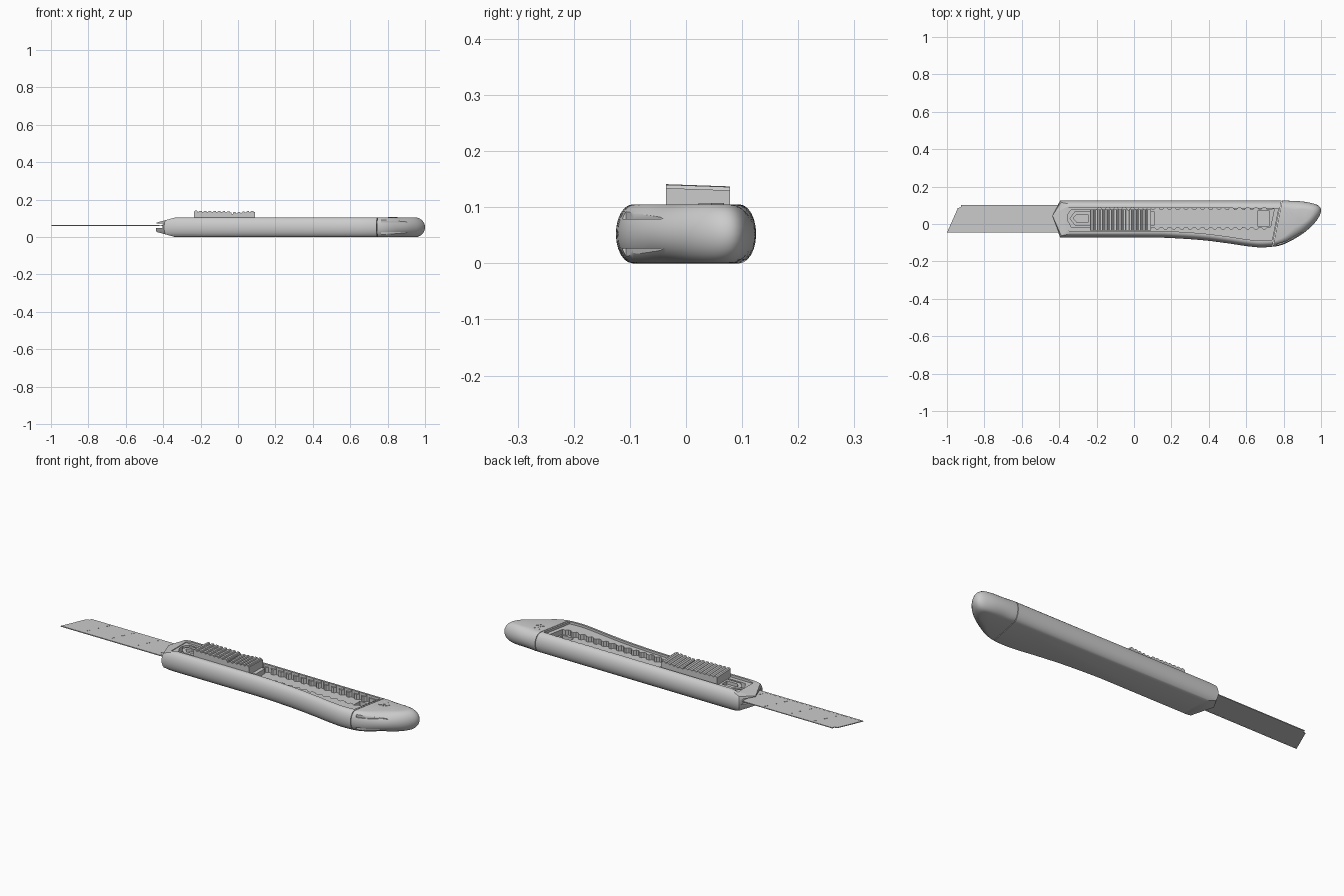
import bpy, bmesh, math
from mathutils import Vector

if "Cube" in bpy.data.objects:
    bpy.data.objects.remove(bpy.data.objects["Cube"])

H = 0.105          # handle thickness
MID = H / 2
grey = bpy.data.materials.new("plain grey")
grey.diffuse_color = (0.6, 0.6, 0.6, 1)
grey.use_nodes = True
grey.node_tree.nodes["Principled BSDF"].inputs["Base Color"].default_value = grey.diffuse_color


def finish(name, bm):
    bmesh.ops.recalc_face_normals(bm, faces=bm.faces)
    me = bpy.data.meshes.new(name)
    bm.to_mesh(me)
    bm.free()
    me.materials.append(grey)
    ob = bpy.data.objects.new(name, me)
    bpy.context.collection.objects.link(ob)
    return ob


def loft(rings):
    bm = bmesh.new()
    vs = [[bm.verts.new(p) for p in r] for r in rings]
    n = len(vs[0])
    for a, b in zip(vs, vs[1:]):
        for i in range(n):
            bm.faces.new((a[i], a[(i + 1) % n], b[(i + 1) % n], b[i]))
    bm.faces.new(vs[0][::-1])
    bm.faces.new(vs[-1])
    return bm


def prism(pts, lo, hi, axis="z"):
    def put(p, h):
        return (p[0], p[1], h) if axis == "z" else (p[0], h, p[1])
    return loft([[put(p, h) for p in pts] for h in (lo, hi)])


def rect(x0, x1, y0, y1):
    return [(x0, y0), (x1, y0), (x1, y1), (x0, y1)]


def trim(bm, co, no):
    """Cut away the side the normal points to and close the hole."""
    g = bm.verts[:] + bm.edges[:] + bm.faces[:]
    r = bmesh.ops.bisect_plane(bm, geom=g, plane_co=co, plane_no=no, clear_outer=True, dist=1e-5)
    edges = [e for e in r["geom_cut"] if isinstance(e, bmesh.types.BMEdge) and e.is_boundary]
    bmesh.ops.holes_fill(bm, edges=edges, sides=0)


def activate(ob):
    bpy.ops.object.select_all(action="DESELECT")
    ob.select_set(True)
    bpy.context.view_layer.objects.active = ob


def cut(ob, bm):
    cutter = finish("cutter", bm)
    cutter.hide_render = True
    m = ob.modifiers.new("cut", "BOOLEAN")
    m.operation, m.solver, m.object = "DIFFERENCE", "EXACT", cutter
    activate(ob)
    bpy.ops.object.modifier_apply(modifier=m.name)
    bpy.data.objects.remove(cutter)


def smooth(ob):
    activate(ob)
    bpy.ops.object.shade_smooth_by_angle(angle=math.radians(30))


# Handle outline: straight flanks, belly and swept tail
ctrl = [(0.0, -.072), (.15, -.073), (.35, -.085), (.5, -.103), (.6, -.118), (.69, -.125), (.79, -.112),
        (.89, -.06), (.955, -.006), (.99, .04), (1.0, .075), (.985, .099), (.94, .114), (.88, .122),
        (.8, .125), (.7, .125)]
ctrl = [Vector(p) for p in ctrl]
outline = [Vector((-.44, .045)), Vector((-.395, -.072))]
for a, b, c, d in zip(ctrl, ctrl[1:], ctrl[2:], ctrl[3:]):
    for k in range(5):
        t = k / 5
        outline.append(.5 * (2 * b + (c - a) * t + (2 * a - 5 * b + 4 * c - d) * t * t
                             + (3 * b - a - 3 * c + d) * t ** 3))
outline += [ctrl[-2], Vector((-.395, .125))]


def inward(i):
    p, q, r = outline[i - 1], outline[i], outline[(i + 1) % len(outline)]
    n1, n2 = [Vector((-e.y, e.x)).normalized() for e in (q - p, r - q)]
    return (n1 + n2) / (1 + n1.dot(n2))


def offset(amount, tail_amount):
    """Inset the outline; the tail pulls towards a centre for a rounder end."""
    out = []
    for i, p in enumerate(outline):
        w = min(1, max(0, (p.x - .72) / .2))
        w = w * w * (3 - 2 * w)
        v = inward(i) * amount * (1 - w) + (Vector((.82, .02)) - p).normalized() * tail_amount * w
        out.append(p + v)
    return out


def handle_solid():
    rings = []
    for k in range(13):
        t = math.radians(-90 + 15 * k)
        s = 1 - math.cos(t)
        rings.append([(p.x, p.y, MID + MID * math.sin(t)) for p in offset(.03 * s, .055 * s)])
    return loft(rings)


seam = Vector((1, -.2, 0)).normalized()

# Handle body with tapered nose
bm = handle_solid()
trim(bm, Vector((.764, 0, 0)), seam)
for s in (1, -1):
    trim(bm, Vector((-.335, 0, MID + s * MID)), Vector((-.03, 0, s * .11)))
body = finish("handle_body", bm)

# Shallow recess in the upper face
bm = prism(offset(.036, .055), H - .012, .2)
trim(bm, Vector((-.365, 0, 0)), Vector((-1, 0, 0)))
trim(bm, Vector((.755, 0, 0)), seam)
cut(body, bm)


# Toothed slider channel
def teeth(y, s):
    pts = [(-.21, y)]
    for k in range(21):
        x = -.2 + k * .044
        pts += [(x, y), (x + .010, y + s * .011), (x + .022, y + s * .011), (x + .032, y)]
    return pts


channel = [(-.355, .02), (-.335, -.016)] + teeth(-.016, -1) + [(.73, -.016), (.75, .08)]
channel += teeth(.076, 1)[::-1] + [(-.335, .076), (-.355, .05)]
cut(body, prism(channel, .066, .2))
cut(body, prism(rect(.66, .725, -.01, .07), .03, .2))       # pocket at channel end
cut(body, prism(rect(-.5, -.40, -.05, .12), .048, .074))    # blade slit
smooth(body)

# Tail cap with grip notches
bm = handle_solid()
trim(bm, Vector((.767, 0, 0)), -seam)
cap = finish("tail_cap", bm)
notch = [(.765, -.107), (.81, -.094), (.895, -.045), (.93, -.03), (.96, -.06), (.88, -.15), (.765, -.16)]
for z0, z1 in ((.079, .099), (.006, .026)):
    cut(cap, prism(notch, z0, z1))
smooth(cap)

# Arrow marks on the cap
for k in range(2):
    x = .803 + k * .024
    finish("arrow_mark", prism([(x, .022), (x + .009, .022), (x + .026, .045), (x + .009, .068),
                                (x, .068), (x + .017, .045)], H - .001, H + .002))

# Blade with snap-off score marks
finish("blade", prism([(-1, -.046), (-.2, -.046), (-.2, .102), (-.925, .102), (-.925, .09), (-.942, .085)],
                      .059, .063))
finish("blade_edge", prism(rect(-.995, -.42, -.046, -.038), .0588, .0635))
for k in range(4):
    for y in (-.02, .028, .075):
        x = -.868 + k * .145 + (y + .02) * .5
        finish("score_mark", prism([(x, y), (x + .005, y), (x + .012, y + .014), (x + .007, y + .014)],
                                   .0625, .0642))

# Slider carrier running in the channel
carrier = finish("slider_carrier", prism([(-.345, .03), (-.315, -.008), (.11, -.008), (.11, .068), (-.315, .068)],
                                         .064, .092))
cut(carrier, prism([(-.325, .03), (-.305, .008), (-.245, .008), (-.245, .052), (-.305, .052)], .075, .2))


# Ribbed thumb pads
def pad(name, x0, x1, z0, z1, ribs):
    step = (x1 - x0) / ribs
    pts = [(x0, .088), (x0, z0 - .004)]
    for k in range(ribs):
        x, z = x0 + k * step, z0 + (z1 - z0) * k / (ribs - 1)
        pts += [(x + .2 * step, z), (x + .65 * step, z), (x + .75 * step, z - .006), (x + .98 * step, z - .006)]
    pts += [(x1, z1 - .006), (x1, .088)]
    bm = prism(pts, -.036, .078, "y")
    for v in bm.verts:                       # far side sits slightly lower
        if v.co.y > 0 and v.co.z > .1:
            v.co.z -= .004
    finish(name, bm)


pad("thumb_pad_front", -.235, -.036, .141, .138, 8)
pad("thumb_pad_rear", -.028, .09, .133, .140, 5)
finish("thumb_pad_bridge", prism(rect(-.04, -.02, -.034, .076), .09, .124))
